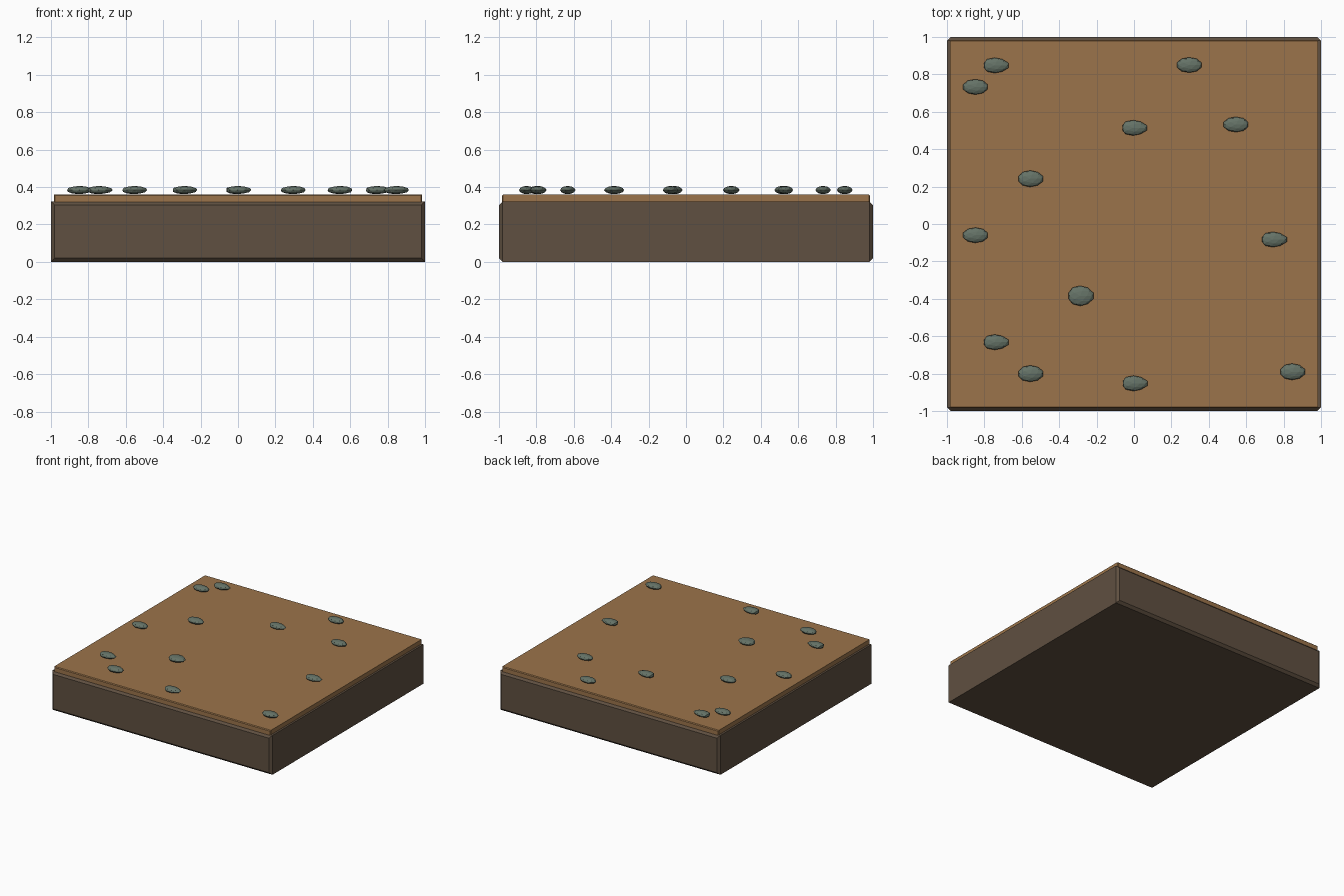
import bpy, bmesh
from mathutils import Vector

if "Cube" in bpy.data.objects:
    bpy.data.objects.remove(bpy.data.objects["Cube"])


def material(name, color):
    m = bpy.data.materials.new(name)
    m.diffuse_color = (*color, 1)
    m.use_nodes = True
    m.node_tree.nodes["Principled BSDF"].inputs["Base Color"].default_value = m.diffuse_color
    return m


def finish(bm, name, mat):
    bmesh.ops.recalc_face_normals(bm, faces=bm.faces)
    me = bpy.data.meshes.new(name)
    bm.to_mesh(me)
    bm.free()
    ob = bpy.data.objects.new(name, me)
    me.materials.append(mat)
    bpy.context.collection.objects.link(ob)
    return ob


def block(name, hx, hy, z0, z1, bevel, mat):
    """Box whose front and back faces have chamfered rims."""
    bm = bmesh.new()
    bmesh.ops.create_cube(bm, size=2)
    for v in bm.verts:
        v.co = (v.co.x * hx, v.co.y * hy, z0 if v.co.z < 0 else z1)
    edges = [e for e in bm.edges
             if abs(e.verts[0].co.y - e.verts[1].co.y) < 1e-4]
    bmesh.ops.bevel(bm, geom=edges, offset=bevel, segments=1,
                    profile=0.5, affect='EDGES')
    return finish(bm, name, mat)


dirt = material("dark_dirt", (0.115, 0.08, 0.052))
path = material("path_soil", (0.33, 0.175, 0.07))
stone = material("pebble_stone", (0.13, 0.17, 0.135))

# Tile body and top layer
block("tile_base", 1.0, 1.0, 0.0, 0.323, 0.02, dirt)
block("path_surface", 0.984, 0.984, 0.30, 0.36, 0.006, path)

# Pebbles: x, y, half depth, pointed end amount
pebbles = [
    (-0.745, 0.848, 0.041, 0.012), (-0.848, 0.733, 0.041, 0),
    (0.295, 0.85, 0.041, 0), (-0.005, 0.514, 0.041, 0.012),
    (0.545, 0.532, 0.041, 0), (-0.555, 0.242, 0.044, 0.004),
    (-0.848, -0.06, 0.041, 0), (0.742, -0.083, 0.041, 0.012),
    (-0.288, -0.384, 0.054, 0.006), (-0.745, -0.632, 0.041, 0.012),
    (-0.555, -0.80, 0.044, 0.004), (-0.003, -0.852, 0.041, 0.012),
    (0.845, -0.79, 0.044, 0.004),
]
for i, (x, y, ry, tip) in enumerate(pebbles):
    bm = bmesh.new()
    bmesh.ops.create_icosphere(bm, subdivisions=2, radius=1)
    for v in bm.verts:
        n = v.co.copy()
        # pull the right end out and dent the left end
        shift = tip * max(0, abs(n.x) - 0.8) / 0.2
        v.co = Vector((x + n.x * 0.069 + shift, y + n.y * ry,
                       0.384 + n.z * 0.022))
    finish(bm, f"pebble_{i + 1}", stone)
